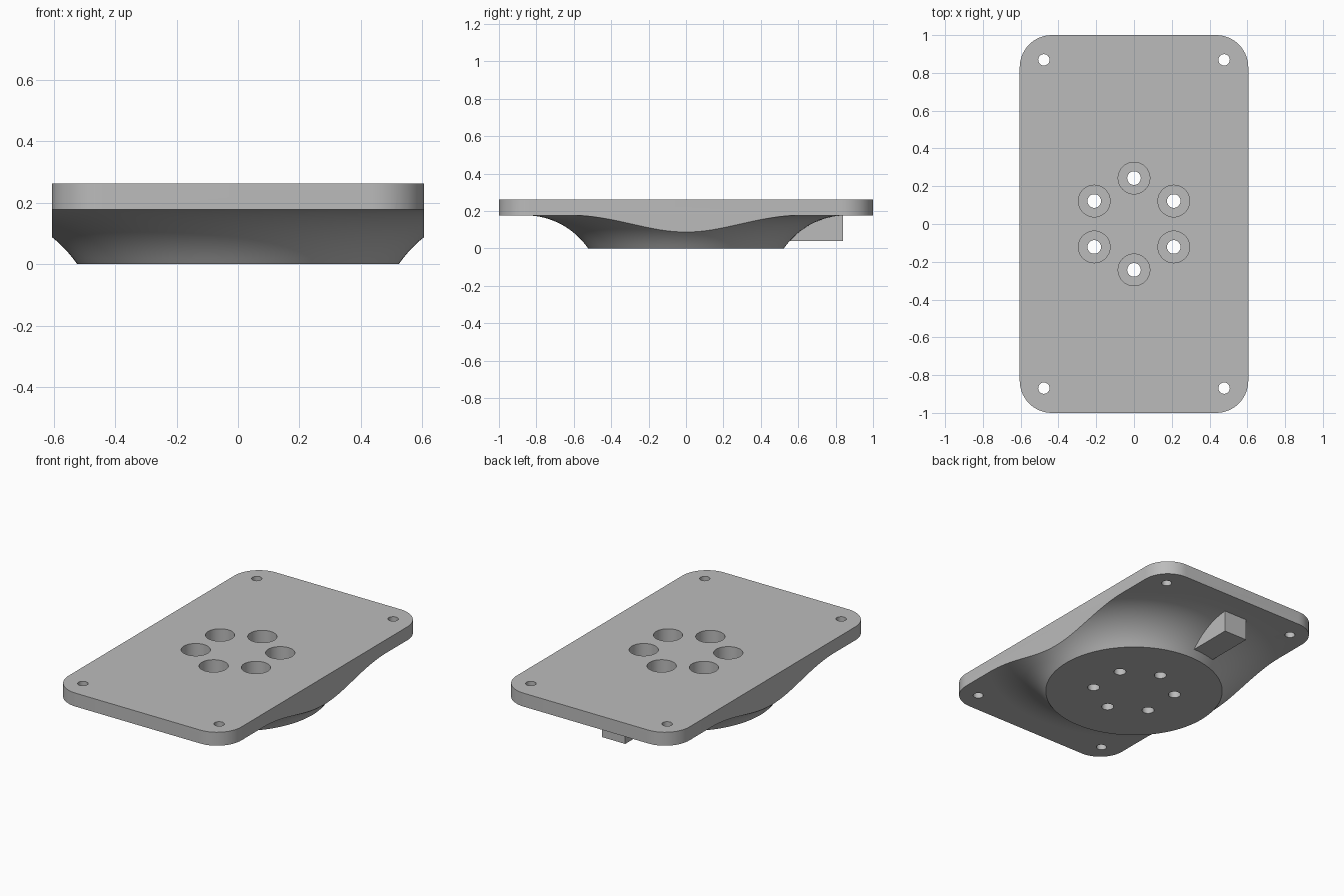
import bpy, bmesh
from math import sin, cos, pi, asin

if "Cube" in bpy.data.objects:
    bpy.data.objects.remove(bpy.data.objects["Cube"])

HALF_X, HALF_Y, TOP, UNDER = 0.605, 1.0, 0.262, 0.177
FOOT_R, FLARE_R, ARC_R = 0.523, 0.86, 0.4085

grey = bpy.data.materials.new("plain grey")
grey.use_nodes = True
grey.diffuse_color = (0.5, 0.5, 0.5, 1)
grey.node_tree.nodes["Principled BSDF"].inputs["Base Color"].default_value = grey.diffuse_color


def add_object(name, bm):
    bmesh.ops.recalc_face_normals(bm, faces=bm.faces)
    mesh = bpy.data.meshes.new(name)
    bm.to_mesh(mesh)
    bm.free()
    mesh.materials.append(grey)
    obj = bpy.data.objects.new(name, mesh)
    bpy.context.collection.objects.link(obj)
    return obj


def prism(name, outline, z0, z1):
    bm = bmesh.new()
    face = bm.faces.new([bm.verts.new((x, y, z0)) for x, y in outline])
    out = bmesh.ops.extrude_face_region(bm, geom=[face])["geom"]
    for v in out:
        if isinstance(v, bmesh.types.BMVert):
            v.co.z = z1
    return add_object(name, bm)


def circle(cx, cy, r, n=40):
    return [(cx + r * cos(2 * pi * i / n), cy + r * sin(2 * pi * i / n)) for i in range(n)]


def rounded_rect(hx, hy, r, n=14):
    pts = []
    for q, (sx, sy) in enumerate([(1, 1), (-1, 1), (-1, -1), (1, -1)]):
        for i in range(n + 1):
            a = (q + i / n) * pi / 2
            pts.append((sx * (hx - r) + r * cos(a), sy * (hy - r) + r * sin(a)))
    return pts


def lathe(name, profile, n=144):
    # Rings joined by quads, capped at both ends
    bm = bmesh.new()
    rings = [[bm.verts.new((x, y, z)) for x, y in circle(0, 0, r, n)] for r, z in profile]
    for low, high in zip(rings, rings[1:]):
        for i in range(n):
            j = (i + 1) % n
            bm.faces.new((low[i], low[j], high[j], high[i]))
    bm.faces.new(rings[0])
    bm.faces.new(rings[-1])
    return add_object(name, bm)


def combine(target, tool, operation):
    mod = target.modifiers.new(operation.lower(), 'BOOLEAN')
    mod.operation, mod.object, mod.solver = operation, tool, 'EXACT'
    bpy.context.view_layer.objects.active = target
    bpy.ops.object.modifier_apply(modifier=mod.name)
    bpy.data.objects.remove(tool)


# Rounded plate with a concave flare below, trimmed to the plate outline
plate = prism("mounting_plate", rounded_rect(HALF_X, HALF_Y, 0.17), -0.1, TOP)
sweep = asin((FLARE_R - FOOT_R) / ARC_R)
steps = 16
arc = []
for i in range(steps + 1):
    a = sweep * (1 - i / steps)
    arc.append((FLARE_R - ARC_R * sin(a), UNDER - ARC_R * (1 - cos(a))))
arc[0] = (FOOT_R, 0)
flare = lathe("flare_form", arc + [(1.4, UNDER), (1.4, 0.5)])
combine(plate, flare, 'INTERSECT')

# Offset locating block under the back end
block = prism("locating_block", [(-0.163, 0.45), (0, 0.45), (0, 0.84), (-0.163, 0.84)], 0.04, 0.21)
combine(plate, block, 'UNION')

# Ring of six counterbored holes
for k in range(6):
    a = pi / 6 + k * pi / 3
    cx, cy = 0.243 * cos(a), 0.243 * sin(a)
    combine(plate, prism("bolt_hole", circle(cx, cy, 0.036), -0.2, 0.4), 'DIFFERENCE')
    combine(plate, prism("counterbore", circle(cx, cy, 0.084), 0.085, 0.4), 'DIFFERENCE')

# Corner screw holes
for sx in (-1, 1):
    for sy in (-1, 1):
        hole = prism("corner_hole", circle(sx * 0.477, sy * 0.869, 0.03), -0.2, 0.4)
        combine(plate, hole, 'DIFFERENCE')

# Smooth curves, crisp edges
bpy.ops.object.select_all(action='DESELECT')
plate.select_set(True)
bpy.context.view_layer.objects.active = plate
bpy.ops.object.shade_smooth_by_angle(angle=pi / 6)
